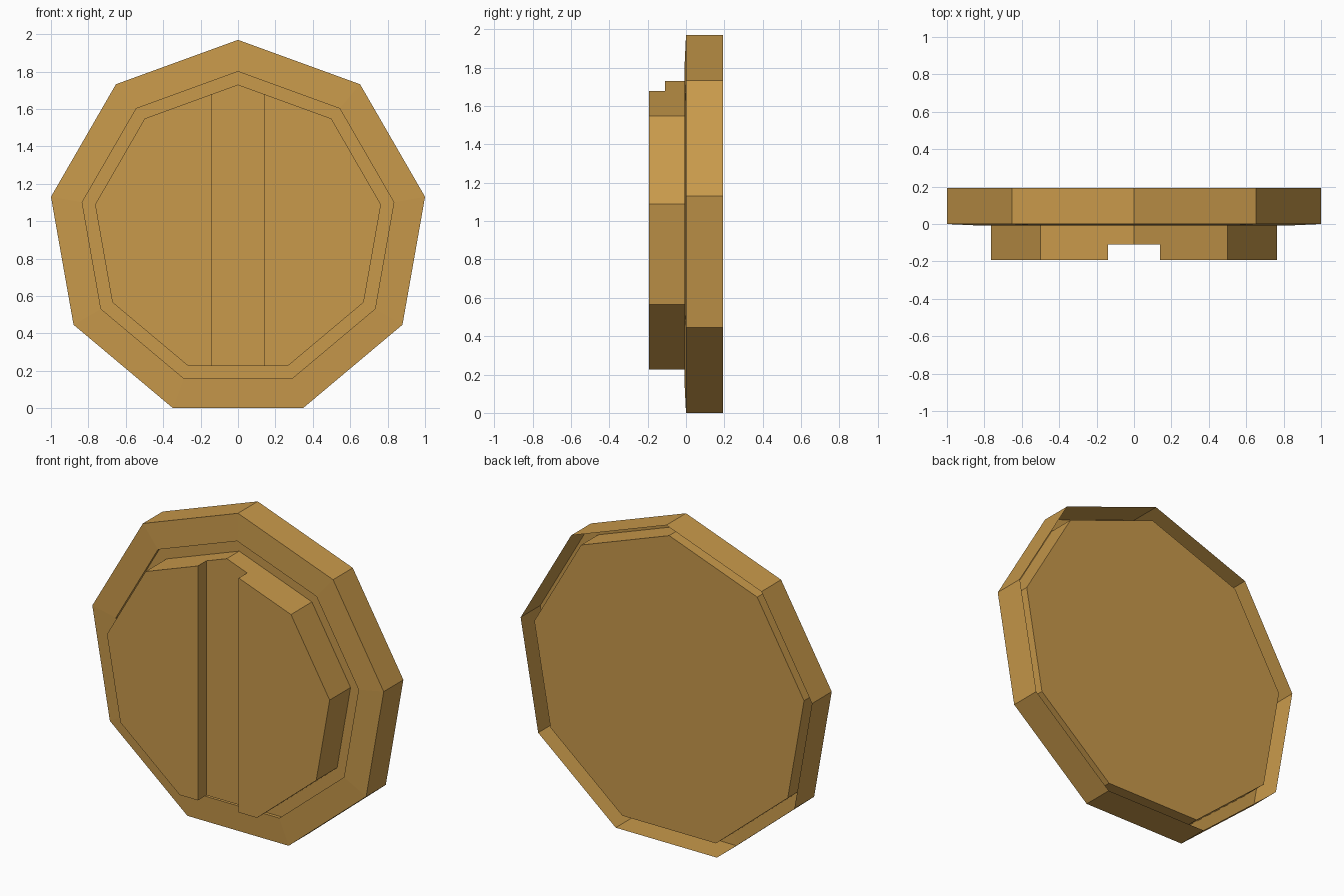
import bpy, bmesh, math

if "Cube" in bpy.data.objects:
    bpy.data.objects.remove(bpy.data.objects["Cube"])

SIDES = 9
R = 1 / math.sin(math.radians(80))       # outer corner radius, width 2
CZ = R * math.cos(math.radians(20))      # flat bottom edge rests on z = 0

mat = bpy.data.materials.new("gold")
mat.diffuse_color = (0.58, 0.32, 0.07, 1)
mat.use_nodes = True
mat.node_tree.nodes["Principled BSDF"].inputs["Base Color"].default_value = mat.diffuse_color


def nonagon_loft(name, profile, cap_start=False, cap_end=False):
    """Join nine-sided rings given as (radius, y) pairs."""
    bm = bmesh.new()
    rings = []
    for r, y in profile:
        rings.append([bm.verts.new((r * math.sin(2 * math.pi * i / SIDES), y,
                                    CZ + r * math.cos(2 * math.pi * i / SIDES)))
                      for i in range(SIDES)])
    for a, b in zip(rings, rings[1:]):
        for i in range(SIDES):
            j = (i + 1) % SIDES
            bm.faces.new((a[i], a[j], b[j], b[i]))
    if cap_start:
        bm.faces.new(rings[0])
    if cap_end:
        bm.faces.new(rings[-1])
    bmesh.ops.recalc_face_normals(bm, faces=bm.faces[:])
    me = bpy.data.meshes.new(name)
    bm.to_mesh(me)
    bm.free()
    ob = bpy.data.objects.new(name, me)
    bpy.context.collection.objects.link(ob)
    me.materials.append(mat)
    return ob


# Outer rim: open at the back, with a shallow step around the raised block
nonagon_loft("rim", [(R, 0.193), (R, 0), (0.846, -0.008), (0.846, 0.012), (0.77, 0.012)])

# Back plate set slightly inside the rim
nonagon_loft("back_plate", [(0.94, 0.0), (0.94, 0.165)], cap_end=True)

# Raised front block with a vertical channel
block = nonagon_loft("raised_block", [(0.776, -0.193), (0.776, 0.015)], True, True)

bpy.ops.mesh.primitive_cube_add(size=1, location=(0, -0.21, CZ))
cutter = bpy.context.object
cutter.name = "channel_cutter"
cutter.scale = (0.28, 0.2, 2.2)
cutter.hide_render = True
cutter.hide_viewport = False
cutter.display_type = 'WIRE'
mod = block.modifiers.new("channel", 'BOOLEAN')
mod.operation = 'DIFFERENCE'
mod.solver = 'EXACT'
mod.object = cutter
bpy.context.view_layer.objects.active = block
bpy.ops.object.modifier_apply(modifier=mod.name)
bpy.data.objects.remove(cutter)
